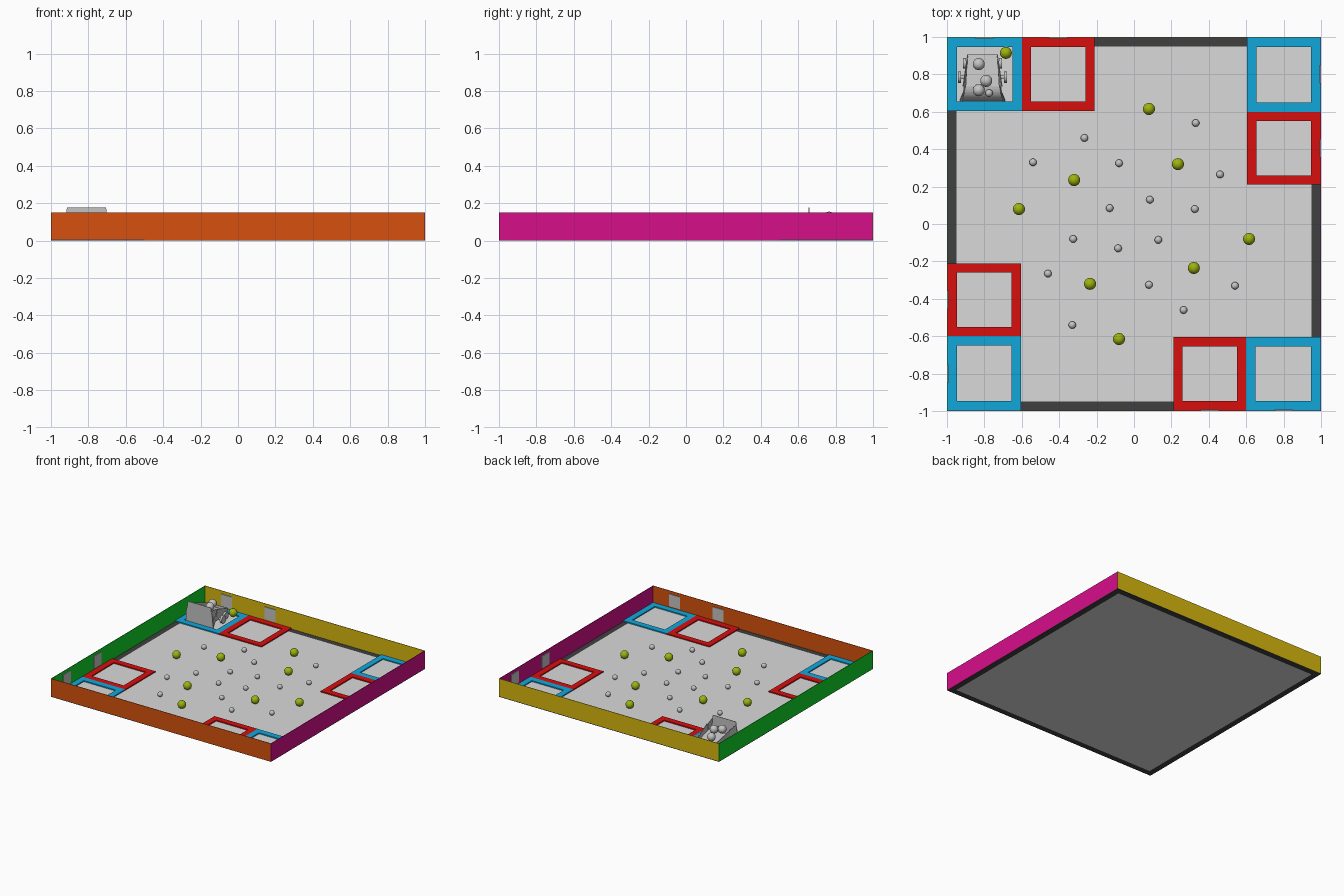
import bpy, bmesh, math
from mathutils import Matrix, Vector

if "Cube" in bpy.data.objects:
    bpy.data.objects.remove(bpy.data.objects["Cube"])

def mat(name, r, g, b):
    m = bpy.data.materials.new(name)
    m.diffuse_color = (r, g, b, 1)
    m.use_nodes = True
    m.node_tree.nodes["Principled BSDF"].inputs["Base Color"].default_value = m.diffuse_color
    return m

ORANGE = mat("orange", .68, .083, .0044)
MAGENTA = mat("magenta", .68, .0044, .254)
YELLOW = mat("yellow", .68, .47, .0044)
GREEN = mat("green", .0044, .68, .02)
RED = mat("red", .68, .0044, .0044)
BLUE = mat("blue", .0056, .386, .70)
FLOOR = mat("floor grey", .70, .70, .70)
BLACK = mat("black", .05, .05, .05)
LIME = mat("lime", .34, .45, .004)
SILVER = mat("silver", .55, .55, .55)

def finish(bm, name, m, smooth=False):
    bmesh.ops.recalc_face_normals(bm, faces=bm.faces)
    me = bpy.data.meshes.new(name)
    bm.to_mesh(me)
    bm.free()
    me.materials.append(m)
    if smooth:
        me.shade_smooth()
    ob = bpy.data.objects.new(name, me)
    bpy.context.collection.objects.link(ob)
    return ob

def boxes(name, m, spans, turn=0):
    """Boxes given as (x0, x1, y0, y1, z0, z1), turned by quarter turns about z."""
    bm = bmesh.new()
    for x0, x1, y0, y1, z0, z1 in spans:
        mx = Matrix.Translation(((x0 + x1) / 2, (y0 + y1) / 2, (z0 + z1) / 2)) \
            @ Matrix.Diagonal((x1 - x0, y1 - y0, z1 - z0, 1))
        bmesh.ops.create_cube(bm, size=1, matrix=mx)
    bm.transform(Matrix.Rotation(turn * math.pi / 2, 4, 'Z'))
    return finish(bm, name, m)

def ring(x0, x1, y0, y1, w, z0, z1):
    return [(x0, x1, y0, y0 + w, z0, z1), (x0, x1, y1 - w, y1, z0, z1),
            (x0, x0 + w, y0 + w, y1 - w, z0, z1), (x1 - w, x1, y0 + w, y1 - w, z0, z1)]

def ball(name, m, x, y, z, r):
    bm = bmesh.new()
    bmesh.ops.create_uvsphere(bm, u_segments=24, v_segments=12, radius=r,
                              matrix=Matrix.Translation((x, y, z)))
    finish(bm, name, m, True)

def sheet(name, m, rows, t=.004):
    """Thin sheet through rows of points, thickened."""
    bm = bmesh.new()
    vs = [[bm.verts.new(p) for p in row] for row in rows]
    for a, b in zip(vs, vs[1:]):
        for i in range(len(a) - 1):
            bm.faces.new((a[i], a[i + 1], b[i + 1], b[i]))
    ob = finish(bm, name, m)
    s = ob.modifiers.new("thickness", 'SOLIDIFY')
    s.thickness, s.offset = t, 0
    return ob

def cylinder_x(name, m, x, y, z, r, length):
    bm = bmesh.new()
    bmesh.ops.create_cone(bm, cap_ends=True, segments=24, radius1=r, radius2=r, depth=length,
                          matrix=Matrix.Translation((x, y, z)) @ Matrix.Rotation(math.pi / 2, 4, 'Y'))
    finish(bm, name, m)

# Floor and dark border
FZ = .005
boxes("floor", FLOOR, [(-.95, .95, -.95, .95, 0, FZ)])
boxes("floor_border", BLACK, ring(-1, 1, -1, 1, .05, 0, FZ))

# Four repeats: wall, corner zone, side zone, wall plates and field balls
sides = [("back", YELLOW), ("left", GREEN), ("front", ORANGE), ("right", MAGENTA)]
for k, (side, colour) in enumerate(sides):
    e = .996
    boxes(side + "_wall", colour, [(-e, 1, e, 1, 0, .15)], k)
    boxes(side + "_corner_zone", BLUE, ring(-e, -.6, .605, e, .05, FZ, .014), k)
    boxes(side + "_side_zone", RED, ring(-.6, -.21, .605, e, .05, FZ, .014), k)
    for x in (-.8, -.405):
        boxes(side + "_wall_plate", SILVER, [(x - .05, x + .05, .991, e, .025, .125)], k)
    rot = Matrix.Rotation(k * math.pi / 2, 3, 'Z')
    for x, y in ((.08, .615), (.235, .32)):
        p = rot @ Vector((x, y, 0))
        ball("large_ball", LIME, p.x, p.y, FZ + .032, .032)
    for x, y in ((.33, .54), (.46, .265), (.325, .08), (.085, .13)):
        p = rot @ Vector((x, y, 0))
        ball("small_ball", SILVER, p.x, p.y, FZ + .02, .02)
ball("corner_ball", LIME, -.685, .915, .045, .032)

# Robot: tapered hopper with sloping sides
CX = -.81
def hopper_side(s):
    return [(CX + s * .09, .735, .03), (CX + s * .08, .905, .03)], \
           [(CX + s * .105, .735, .135), (CX + s * .08, .905, .075)]
for s, n in ((-1, "left"), (1, "right")):
    sheet("hopper_side_" + n, SILVER, hopper_side(s))
    # wing joining hopper to front panel
    sheet("panel_wing_" + n, SILVER, [[(CX + s * .09, .735, .03), (CX + s * .12, .66, .015)],
                                      [(CX + s * .098, .735, .135), (CX + s * .108, .66, .15)]])
    cylinder_x("wheel_" + n, SILVER, CX + s * .123, .785, .038, .03, .018)
    cylinder_x("rear_wheel_" + n, SILVER, CX + s * .095, .86, .034, .028, .016)
sheet("hopper_back", SILVER, [[(CX - .08, .905, .03), (CX + .08, .905, .03)],
                              [(CX - .08, .905, .075), (CX + .08, .905, .075)]])
sheet("hopper_floor", SILVER, [[(CX - .09, .735, .088), (CX + .09, .735, .088)],
                               [(CX - .08, .905, .05), (CX + .08, .905, .05)]])
cylinder_x("axle", SILVER, CX, .785, .038, .008, .24)
boxes("chassis", SILVER, [(CX - .075, CX + .075, .74, .89, .02, .04)])

# Curved scoop and upright front panel
rows = []
for i in range(9):
    a = i / 8 * math.pi / 2
    y, z = .735 - .075 * math.sin(a), .018 + .07 * math.cos(a)
    w = .09 + .03 * (.735 - y) / .075
    rows.append([(CX - w, y, z), (CX + w, y, z)])
sheet("scoop", SILVER, rows)
sheet("front_panel", SILVER, [[(CX - w, .657, z), (CX + w, .657, z)]
                              for w, z in ((.124, .012), (.120, .09), (.107, .15), (.105, .176))])

# Balls carried by the robot
for x, y, z, r in ((-.83, .855, .105, .032), (-.79, .765, .123, .032),
                   (-.83, .715, .115, .032), (-.775, .70, .1, .02)):
    ball("carried_ball", SILVER, x, y, z, r)
